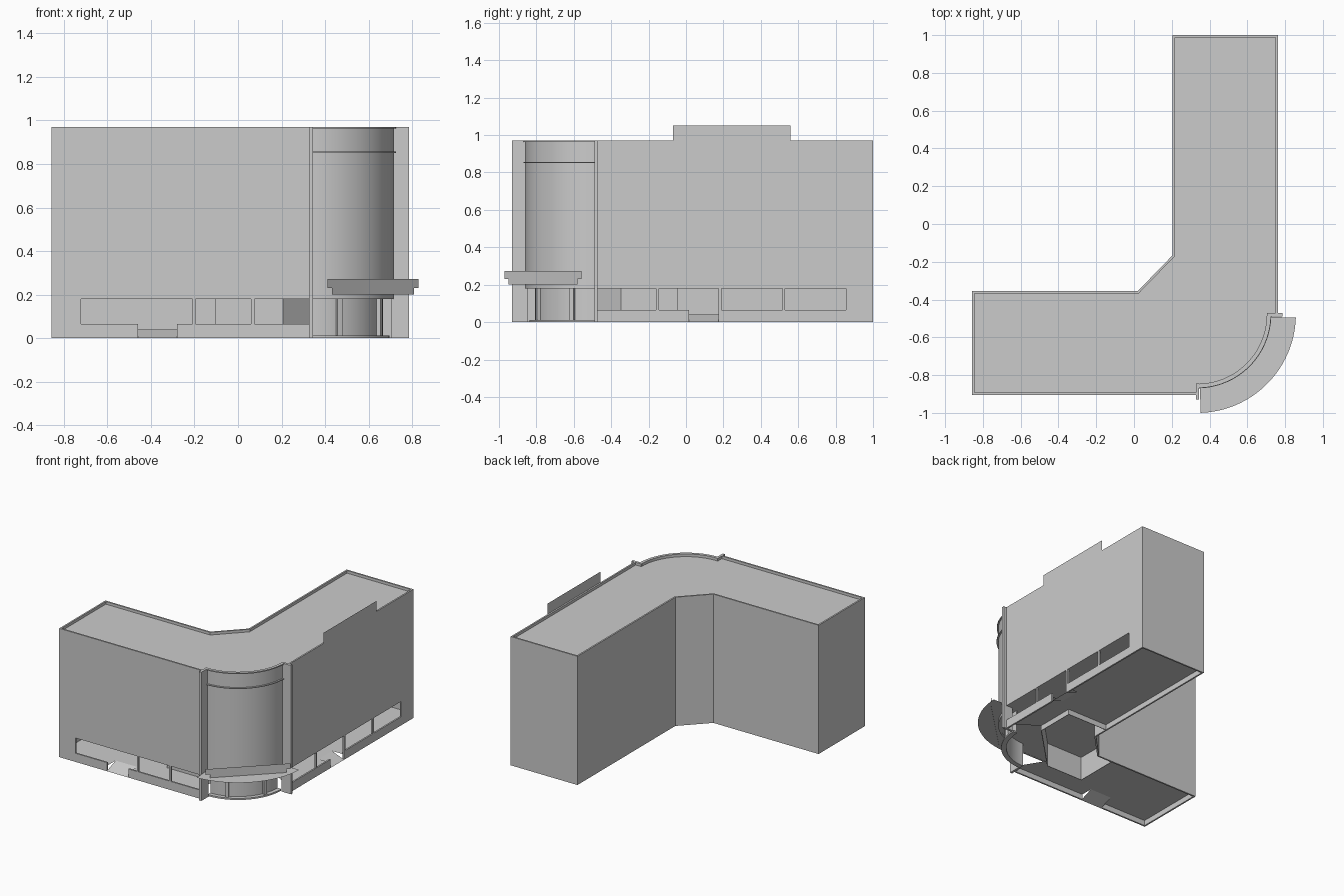
import bpy, bmesh, math
from mathutils import Vector

if "Cube" in bpy.data.objects:
    bpy.data.objects.remove(bpy.data.objects["Cube"])

CX, CY = 0.335, -0.478            # centre of the rounded corner
FRONT, SIDE, T = -0.905, 0.762, 0.012


def make(name, verts, faces, smooth=False, fix=True):
    bm = bmesh.new()
    vs = [bm.verts.new(v) for v in verts]
    for f in faces:
        bm.faces.new([vs[i] for i in f])
    if fix:
        bmesh.ops.recalc_face_normals(bm, faces=bm.faces)
    me = bpy.data.meshes.new(name)
    bm.to_mesh(me)
    bm.free()
    ob = bpy.data.objects.new(name, me)
    bpy.context.collection.objects.link(ob)
    if smooth:
        bpy.context.view_layer.objects.active = ob
        ob.select_set(True)
        bpy.ops.object.shade_smooth_by_angle(angle=math.radians(30))
        ob.select_set(False)
    return ob


def strip(name, path, t, z0, z1, smooth=False):
    """Wall along an open path, thickened to the right-hand side."""
    p = [Vector(q) for q in path]
    inner = []
    for i, q in enumerate(p):
        dirs = []
        if i > 0:
            dirs.append((q - p[i - 1]).normalized())
        if i < len(p) - 1:
            dirs.append((p[i + 1] - q).normalized())
        ns = [Vector((d.y, -d.x)) for d in dirs]
        m = sum(ns, Vector((0, 0))).normalized()
        inner.append(q + m * (t / m.dot(ns[0])))
    verts = []
    for a, b in zip(p, inner):
        verts += [(a.x, a.y, z0), (b.x, b.y, z0), (b.x, b.y, z1), (a.x, a.y, z1)]
    faces = [(0, 1, 2, 3)]
    n = len(p)
    for i in range(n - 1):
        for k in range(4):
            l = (k + 1) % 4
            faces.append((4 * i + k, 4 * i + l, 4 * i + 4 + l, 4 * i + 4 + k))
    faces.append(tuple(4 * (n - 1) + k for k in range(4)))
    return make(name, verts, faces, smooth)


def box(name, x0, x1, y0, y1, z0, z1):
    return strip(name, [(x0, y1), (x1, y1)], y1 - y0, z0, z1)


def sheet(name, pts, z):
    return make(name, [(x, y, z) for x, y in pts], [range(len(pts))])


def arc(r, a0=-90, a1=0, n=32):
    return [(CX + r * math.cos(math.radians(a0 + (a1 - a0) * i / n)),
             CY + r * math.sin(math.radians(a0 + (a1 - a0) * i / n))) for i in range(n + 1)]


# main L-shaped walls with parapet
back = [(-0.857, FRONT), (-0.857, -0.355), (0.02, -0.355), (0.205, -0.165),
        (0.205, 1.0), (SIDE, 1.0)]
outline = [(CX, FRONT)] + back + [(SIDE, CY)]
strip("upper_walls", outline, T, 0.18, 0.97)
strip("ground_back_walls", back, T, 0, 0.18)

# roof and ceiling over the shops
footprint = outline + arc(0.38, 0, -90)
sheet("roof", footprint, 0.95)
sheet("shop_ceiling", footprint, 0.181)

# street-side sills and piers: (start, end, top)
front_parts = [(-0.857, -0.72, 0.18), (-0.72, -0.46, 0.065), (-0.28, -0.21, 0.065),
               (-0.21, -0.195, 0.18), (-0.195, 0.06, 0.065), (0.06, 0.075, 0.18),
               (0.075, CX, 0.065)]
side_parts = [(CY, -0.16, 0.065), (-0.16, -0.145, 0.18), (-0.145, 0.015, 0.065),
              (0.175, 0.19, 0.18), (0.19, 0.515, 0.065), (0.515, 0.53, 0.18),
              (0.53, 0.855, 0.065), (0.855, 1.0, 0.18)]
for a, b, h in front_parts:
    box("front_sill_or_pier", a, b, FRONT, FRONT + T, 0, h)
for a, b, h in side_parts:
    box("side_sill_or_pier", SIDE - T, SIDE, a, b, 0, h)

# shop floors, notched for the entrance ramps
sheet("front_shop_floor", [(-0.85, -0.9), (-0.46, -0.9), (-0.46, -0.8), (-0.28, -0.8),
                           (-0.28, -0.9), (CX, -0.9), (0.205, -0.69), (-0.1, -0.69),
                           (-0.1, -0.36), (-0.85, -0.36)], 0.04)
sheet("side_shop_floor", [(0.755, 0.995), (0.755, 0.175), (0.66, 0.175), (0.66, 0.015),
                          (0.755, 0.015), (0.755, CY), (0.55, -0.345), (0.55, -0.05),
                          (0.21, -0.05), (0.21, 0.995)], 0.04)
make("front_ramp", [(-0.46, FRONT, 0), (-0.28, FRONT, 0), (-0.28, -0.8, 0.04),
                    (-0.46, -0.8, 0.04)], [(0, 1, 2, 3)], fix=False)
make("side_ramp", [(SIDE, 0.015, 0), (SIDE, 0.175, 0), (0.66, 0.175, 0.04),
                   (0.66, 0.015, 0.04)], [(0, 1, 2, 3)], fix=False)

# inner partition around the corner lobby
strip("lobby_partition", [(-0.1, -0.36), (-0.1, -0.69), (0.205, -0.69), (0.55, -0.345),
                          (0.55, -0.05), (0.21, -0.05)], 0.004, 0, 0.18)

# rounded corner tower with bands
strip("corner_tower", arc(0.38), -T, 0.18, 0.97, True)
strip("tower_band", arc(0.38), 0.012, 0.851, 0.857, True)
strip("tower_cap", arc(0.38), 0.01, 0.962, 0.97, True)
strip("tower_storefront", arc(0.33), -0.006, 0, 0.18, True)
strip("tower_base_ring", arc(0.36), -0.03, 0, 0.012, True)
for a in (-67.5, -22.5):
    strip("storefront_post", arc(0.33, a - 2, a + 2, 2), 0.02, 0, 0.18)

# fins either side of the tower
box("front_fin", 0.327, 0.345, -0.93, -0.845, 0, 0.97)
box("side_fin", 0.705, 0.786, -0.49, -0.472, 0, 0.97)

# thin curved canopy over the corner entrance
outer, inner = arc(0.522, -88, -2), arc(0.38, -88, -2)
n = len(outer)
make("canopy", [(x, y, 0.205) for x, y in outer + inner],
     [(i, i + 1, n + i + 1, n + i) for i in range(n - 1)])

# straight sign panel standing on the canopy
a, b = Vector((0.41, -0.97)), Vector((0.83, -0.56))
profile = [(0.05, 0.2), (0.95, 0.2), (0.95, 0.23), (1, 0.23), (1, 0.272), (0, 0.272),
           (0, 0.23), (0.05, 0.23)]
make("canopy_panel", [(*a.lerp(b, t), z) for t, z in profile], [range(8)], fix=False)

# raised rooftop panel on the side wall
make("rooftop_panel", [(SIDE, -0.07, 0.97), (SIDE, 0.56, 0.97), (SIDE, 0.56, 1.05),
                       (SIDE, -0.07, 1.05)], [(0, 1, 2, 3)], fix=False)
